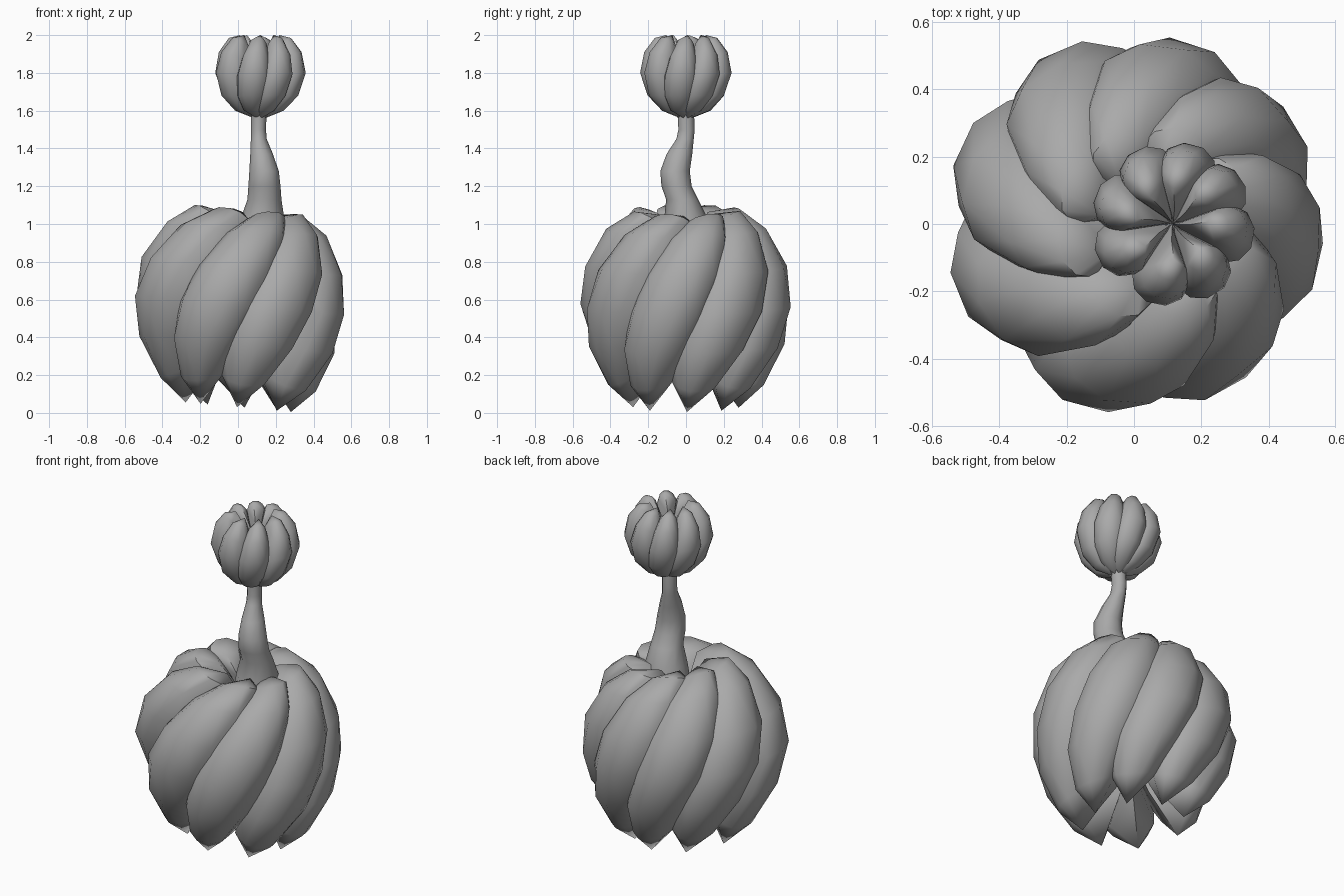
import bpy, bmesh, math
from mathutils import Vector

if "Cube" in bpy.data.objects:
    bpy.data.objects.remove(bpy.data.objects["Cube"])

grey = bpy.data.materials.new("stone_grey")
grey.use_nodes = True
GREY = (0.4, 0.4, 0.4, 1)
grey.diffuse_color = GREY
grey.node_tree.nodes["Principled BSDF"].inputs["Base Color"].default_value = GREY

# direction of each lobe around the axis, in degrees
LOBES = [75, 34, -10, -58, -102, -155, 158, 116]
# lobe section: (depth towards the axis, sideways share of the half width)
SECTION = [(0, .32), (.12, .78), (.36, 1), (1, 0), (.36, -1), (.12, -.78), (0, -.32)]


def finish(name, bm, angle):
    bmesh.ops.recalc_face_normals(bm, faces=bm.faces)
    mesh = bpy.data.meshes.new(name)
    bm.to_mesh(mesh)
    bm.free()
    obj = bpy.data.objects.new(name, mesh)
    bpy.context.collection.objects.link(obj)
    mesh.materials.append(grey)
    bpy.ops.object.select_all(action='DESELECT')
    obj.select_set(True)
    bpy.context.view_layer.objects.active = obj
    bpy.ops.object.shade_smooth_by_angle(angle=math.radians(angle))
    return obj


def loft(bm, rings, tips=None):
    """Skin closed rings; close the ends with points or flat caps."""
    loops = [[bm.verts.new(p) for p in ring] for ring in rings]
    n = len(loops[0])
    for a, b in zip(loops, loops[1:]):
        for i in range(n):
            j = (i + 1) % n
            bm.faces.new((a[i], a[j], b[j], b[i]))
    for k, loop in enumerate((loops[0], loops[-1])):
        if tips:
            tip = bm.verts.new(tips[k])
            for i in range(n):
                bm.faces.new((loop[i], loop[(i + 1) % n], tip))
        else:
            bm.faces.new(loop)


def lobed_ball(name, rows, start, end, place):
    """Rows: ridge radius, ridge z, half width, inner radius, inner z, twist."""
    bm = bmesh.new()

    def point(az, r, z, side):
        a = math.radians(az)
        return place(Vector((r * math.cos(a) - side * math.sin(a),
                             r * math.sin(a) + side * math.cos(a), z)))

    for az in LOBES:
        rings = [[point(az + tw, r + (ri - r) * d, z + (zi - z) * d, s * w)
                  for d, s in SECTION] for r, z, w, ri, zi, tw in rows]
        tips = [point(az + tw, r, z, 0) for r, z, tw in (start, end)]
        loft(bm, rings, tips)
    return finish(name, bm, 50)


# large twisted body, leaning slightly so the left side sits lower
def place_body(p):
    p.x += 0.06 * max(0, (p.z - 0.6) / 0.45)
    p.z += 0.03 - 0.09 * p.x
    return p


lobed_ball("pumpkin_body", [
    (.29, 1.05, .105, .06, .92, 38),
    (.42, .95, .165, .03, .85, 22),
    (.53, .75, .21, .02, .70, 8),
    (.56, .54, .22, .02, .52, -3),
    (.52, .33, .195, .03, .38, -14),
    (.41, .12, .125, .10, .25, -25),
], (.15, 1.03, 55), (.28, .0, -33), place_body)

# small open crown
lobed_ball("crown_petals", [
    (.165, 1.985, .045, .05, 1.90, 8),
    (.22, 1.91, .075, .01, 1.80, 4),
    (.242, 1.80, .092, 0, 1.74, 0),
    (.205, 1.68, .080, 0, 1.66, -6),
    (.130, 1.60, .052, 0, 1.61, -12),
], (.105, 2.0, 14), (.03, 1.56, -16), lambda p: p + Vector((.115, 0, 0)))

# bent stem: centre x, centre y, z, radius x, radius y
STEM = [(.12, 0, .88, .13, .13), (.13, 0, 1.03, .115, .115),
        (.14, -.02, 1.13, .09, .085), (.14, -.05, 1.2, .085, .08),
        (.138, -.058, 1.28, .078, .078), (.125, -.035, 1.37, .06, .068),
        (.11, -.005, 1.45, .042, .046), (.108, .003, 1.5, .04, .043),
        (.11, -.002, 1.6, .042, .044)]
bm = bmesh.new()
loft(bm, [[(x + rx * math.cos(i * math.tau / 12), y + ry * math.sin(i * math.tau / 12), z)
           for i in range(12)] for x, y, z, rx, ry in STEM])
finish("stem", bm, 60)
